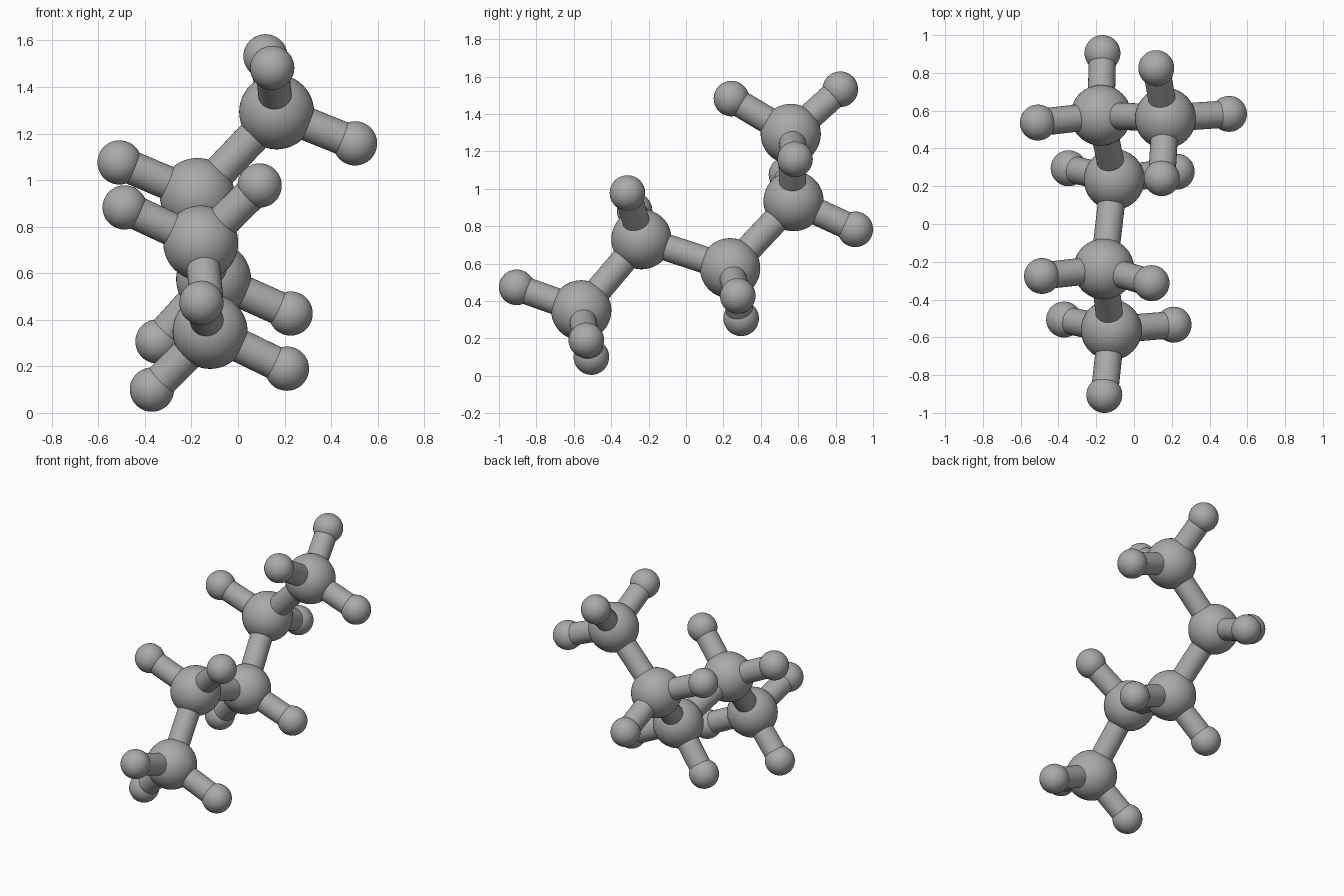
import bpy
from mathutils import Vector

cube = bpy.data.objects.get("Cube")
if cube:
    bpy.data.objects.remove(cube, do_unlink=True)

LARGE_R, SMALL_R, ROD_R = 0.161, 0.095, 0.072

grey = bpy.data.materials.new("mid_grey")
grey.use_nodes = True
colour = (0.4, 0.4, 0.4, 1)
grey.diffuse_color = colour
grey.node_tree.nodes["Principled BSDF"].inputs["Base Color"].default_value = colour


def finish(name):
    obj = bpy.context.object
    obj.name = name
    obj.data.materials.append(grey)
    bpy.ops.object.shade_smooth_by_angle()


def ball(name, centre, radius):
    bpy.ops.mesh.primitive_uv_sphere_add(segments=48, ring_count=24, radius=radius, location=centre)
    finish(name)


def rod(name, start, end):
    a, b = Vector(start), Vector(end)
    bpy.ops.mesh.primitive_cylinder_add(vertices=32, radius=ROD_R, depth=(b - a).length,
                                        location=(a + b) / 2)
    bpy.context.object.rotation_euler = (b - a).to_track_quat('Z', 'Y').to_euler()
    finish(name)


# Chain of large balls, each with the small balls attached to it
chain = [
    ((-0.12, -0.56, 0.35), [(-0.37, -0.506, 0.10), (0.21, -0.533, 0.19), (-0.157, -0.905, 0.473)]),
    ((-0.16, -0.238, 0.73), [(-0.487, -0.275, 0.883), (0.093, -0.313, 0.977)]),
    ((-0.105, 0.236, 0.575), [(0.226, 0.277, 0.427), (-0.346, 0.295, 0.307)]),
    ((-0.175, 0.575, 0.934), [(-0.509, 0.537, 1.076), (-0.167, 0.905, 0.783)]),
    ((0.166, 0.56, 1.293), [(0.503, 0.583, 1.158), (0.147, 0.243, 1.482), (0.118, 0.825, 1.532)]),
]

previous = None
for i, (centre, ends) in enumerate(chain, 1):
    ball(f"large_ball_{i}", centre, LARGE_R)
    if previous:
        rod(f"chain_rod_{i - 1}", previous, centre)
    for j, end in enumerate(ends, 1):
        ball(f"small_ball_{i}_{j}", end, SMALL_R)
        rod(f"side_rod_{i}_{j}", centre, end)
    previous = centre
